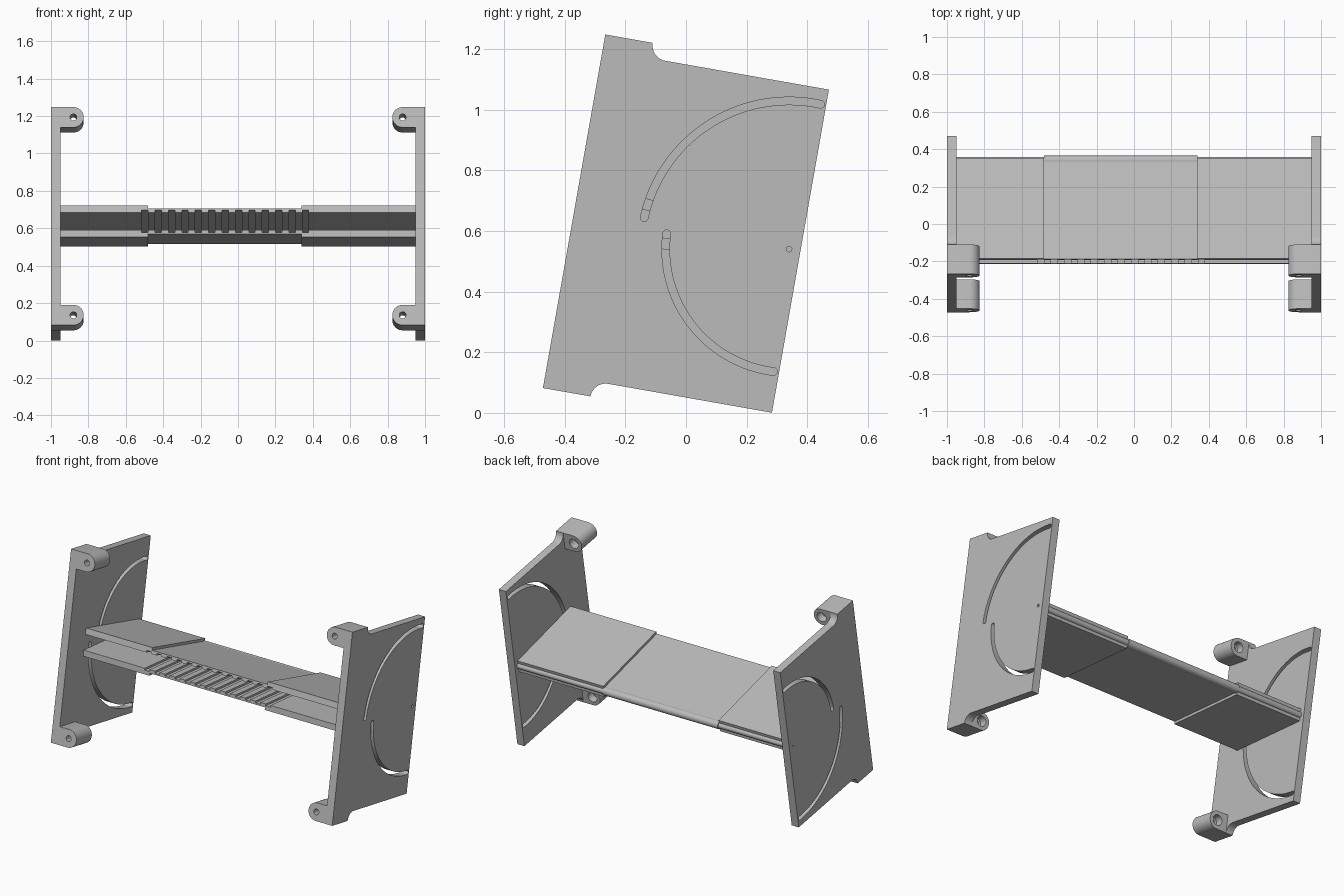
import bpy, bmesh
from math import sin, cos, pi, radians
from mathutils import Matrix

if "Cube" in bpy.data.objects:
    bpy.data.objects.remove(bpy.data.objects["Cube"])

grey = bpy.data.materials.new("plain grey")
grey.use_nodes = True
grey.diffuse_color = (0.5, 0.5, 0.5, 1)
grey.node_tree.nodes["Principled BSDF"].inputs["Base Color"].default_value = (0.5, 0.5, 0.5, 1)

# Everything is laid out around the hinge line, then leaned back
HINGE = Matrix.Translation((0, 0.34, 0.54))


def lean(degrees):
    return HINGE @ Matrix.Rotation(radians(-degrees), 4, 'X')


def prism(name, points, start, end, axis, matrix):
    """Extrude a profile: (y, z) points along x, or (x, z) points along y."""
    bm = bmesh.new()
    place = (lambda p, t: (t, p[0], p[1])) if axis == 'x' else (lambda p, t: (p[0], t, p[1]))
    rings = [[bm.verts.new(place(p, t)) for p in points] for t in (start, end)]
    for ring in rings:
        bm.faces.new(ring)
    for i in range(len(points)):
        j = (i + 1) % len(points)
        bm.faces.new((rings[0][i], rings[0][j], rings[1][j], rings[1][i]))
    bmesh.ops.recalc_face_normals(bm, faces=bm.faces)
    mesh = bpy.data.meshes.new(name)
    bm.to_mesh(mesh)
    bm.free()
    mesh.materials.append(grey)
    ob = bpy.data.objects.new(name, mesh)
    bpy.context.collection.objects.link(ob)
    ob.matrix_world = matrix
    return ob


def arc(cx, cy, r, a0, a1, n):
    angles = [radians(a0 + (a1 - a0) * i / n) for i in range(n + 1)]
    return [(cx + r * cos(a), cy + r * sin(a)) for a in angles]


def circle(cx, cy, r, n=24):
    return arc(cx, cy, r, 0, 360, n)[:-1]


def select(ob):
    bpy.ops.object.select_all(action='DESELECT')
    ob.select_set(True)
    bpy.context.view_layer.objects.active = ob


def cut(ob, cutters):
    for cutter in cutters:
        cutter.hide_render = True
        mod = ob.modifiers.new("cut", 'BOOLEAN')
        mod.operation, mod.solver, mod.object = 'DIFFERENCE', 'EXACT', cutter
        select(ob)
        bpy.ops.object.modifier_apply(modifier=mod.name)
        bpy.data.objects.remove(cutter)


def slot(r, a0, a1, half=0.0125):
    """Curved slot with round ends, centred on the hinge."""
    e0, e1 = radians(a0), radians(a1)
    return (arc(0, 0, r + half, a0, a1, 40)
            + arc(r * cos(e1), r * sin(e1), half, a1, a1 + 180, 8)[1:-1]
            + arc(0, 0, r - half, a1, a0, 40)
            + arc(r * cos(e0), r * sin(e0), half, a0 + 180, a0 + 360, 8)[1:-1])


parts = []
body = lean(10)
FRONT, LUG_BACK, BACK, TALL, SHORT = -0.72, -0.561, 0.038, 0.592, 0.541

# Side plates: the same part, turned over for the other side
upper_edge = [(FRONT, TALL)] + arc(LUG_BACK + 0.051, TALL, 0.051, 180, 270, 10) + [(BACK, SHORT)]
outline = upper_edge + [(y, -z) for y, z in reversed(upper_edge)]
for s, side in ((1, "left"), (-1, "right")):
    plate = prism(side + "_plate", outline, s * 0.95, s * 1.0, 'x', body)
    holes = [slot(0.489, 87.7, 177.7), slot(0.407, 182.8, 272.8), circle(0, 0, 0.009)]
    cut(plate, [prism("cutter", [(y, z * s) for y, z in h], s * 0.9, s * 1.05, 'x', body)
                for h in holes])
    parts.append(plate)

    # Mounting lugs with a counterbored screw hole
    for v, level in ((1, "upper"), (-1, "lower")):
        cx, cz, r = 0.88, 0.537, 0.055
        shape = arc(cx, cz, r, 90, 270, 16) + [(0.95, cz - r), (0.95, cz + r)]
        lug = prism(f"{side}_{level}_lug", [(x * s, z * v) for x, z in shape],
                    FRONT, LUG_BACK, 'y', body)
        cut(lug, [prism("cutter", circle(cx * s, cz * v, 0.018), -0.8, -0.5, 'y', body),
                  prism("cutter", circle(cx * s, cz * v, 0.032), -0.61, -0.5, 'y', body)])
        parts.append(lug)

# Shelves: thin middle, thicker end sleeves, grooves on the inner face
THIN, THICK, GROOVE, PITCH = 0.022, 0.038, 0.012, 0.0716
section = [(-0.95, 0)]
for i in range(13):
    x = -0.515 + i * PITCH
    section += [(x, 0), (x, GROOVE), (x + 0.034, GROOVE), (x + 0.034, 0)]
section += [(0.95, 0), (0.95, THICK), (0.34, THICK), (0.34, THIN),
            (-0.48, THIN), (-0.48, THICK), (-0.95, THICK)]
for name, flip, angle in (("upper_shelf", 1, 15.2), ("lower_shelf", -1, 5.2)):
    parts.append(prism(name, [(x, z * flip) for x, z in section], -0.553, 0.004, 'y', lean(angle)))

# Hinge barrels along the back
parts.append(prism("hinge_barrel", circle(0, 0, 0.025, 32), -0.48, 0.34, 'x', HINGE))
parts.append(prism("right_hinge_end", circle(0, 0, 0.019, 32), -0.95, -0.48, 'x', HINGE))
parts.append(prism("left_hinge_end", circle(0, 0, 0.019, 32), 0.34, 0.95, 'x', HINGE))

for ob in parts:
    select(ob)
    bpy.ops.object.shade_smooth_by_angle(angle=radians(30))
